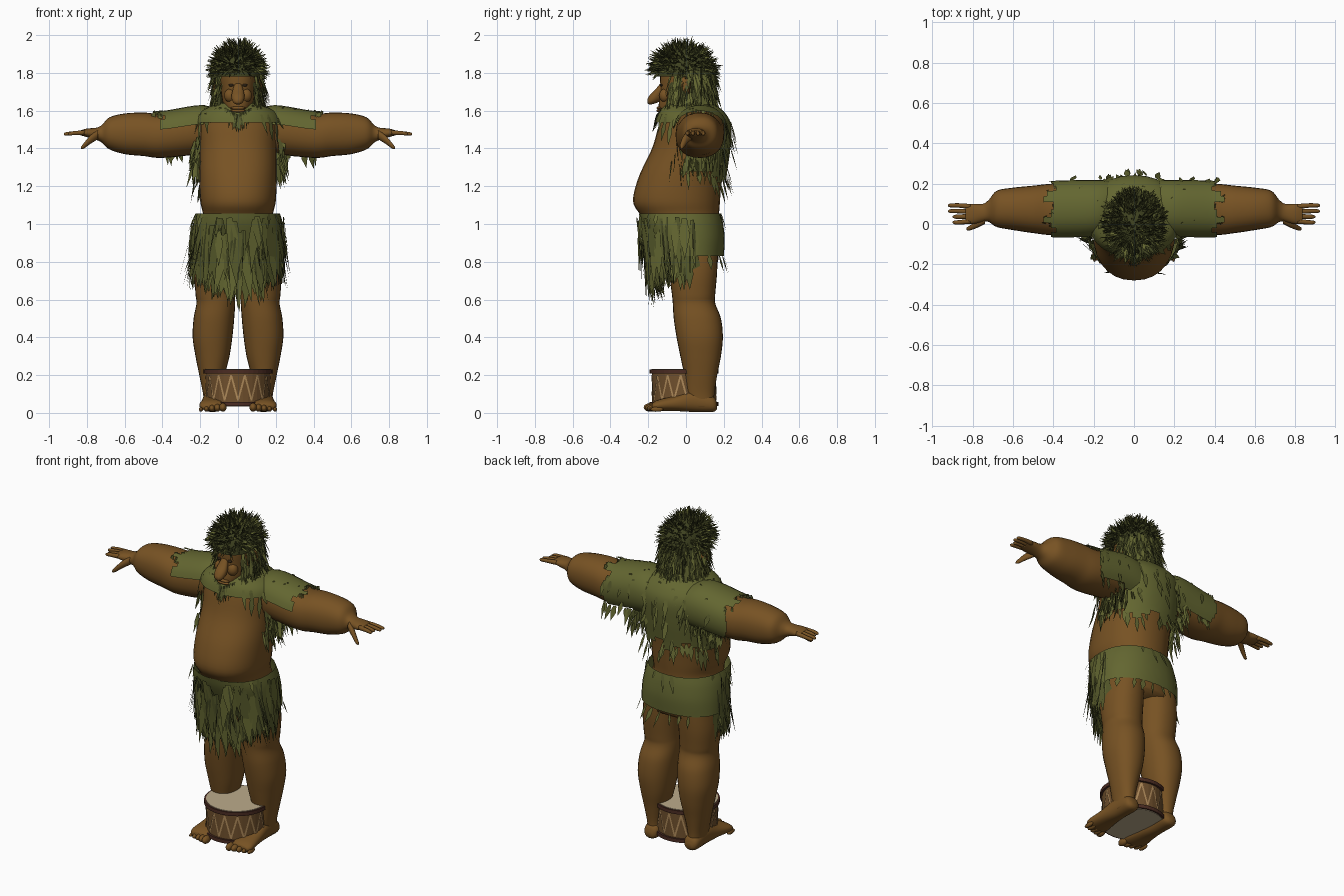
import bpy, bmesh, math, random
from mathutils import Vector

random.seed(4)
rnd = random.uniform
cube = bpy.data.objects.get("Cube")
if cube:
    bpy.data.objects.remove(cube)


def material(name, *rgb):
    m = bpy.data.materials.new(name)
    m.use_nodes = True
    m.diffuse_color = (*rgb, 1)
    m.node_tree.nodes["Principled BSDF"].inputs["Base Color"].default_value = (*rgb, 1)
    return m


SKIN = material("brown skin", .185, .085, .017)
CLOTH = material("moss cloth", .125, .133, .03)
LEAF = material("leaf green", .095, .102, .024)
DARK = material("dark hair green", .048, .053, .014)
WOOD = material("drum wood", .16, .08, .026)
RIM = material("drum rim", .07, .025, .016)
CREAM = material("drum hide", .50, .41, .26)
TAN = material("tan cord", .42, .25, .10)
EYE = material("dark eye", .03, .018, .008)


def finish(bm, name, mats, smooth=True):
    mesh = bpy.data.meshes.new(name)
    bm.to_mesh(mesh)
    bm.free()
    for m in mats:
        mesh.materials.append(m)
    for p in mesh.polygons:
        p.use_smooth = smooth
    ob = bpy.data.objects.new(name, mesh)
    bpy.context.collection.objects.link(ob)
    return ob


def curve_through(rings, steps):
    """Smoothly interpolate ring values."""
    out = []
    for i in range(len(rings) - 1):
        quad = [rings[max(i - 1, 0)], rings[i], rings[i + 1], rings[min(i + 2, len(rings) - 1)]]
        for k in range(steps):
            t = k / steps
            out.append([b + t / 2 * (c - a + t * (2*a - 5*b + 4*c - d + t * (3*(b - c) + d - a)))
                        for a, b, c, d in zip(*quad)])
    return out + [list(rings[-1])]


def loft(name, axis, rings, mat, flip=1, grow=0, keep=None, sides=28, steps=5):
    """Rings hold the station, then low and high limits on the other two axes."""
    bm = bmesh.new()
    loops = []
    for t, a0, a1, b0, b1 in curve_through(rings, steps):
        loop = []
        for i in range(sides):
            ang = math.tau * i / sides
            c, s = [math.copysign(abs(f(ang)) ** .9, f(ang)) for f in (math.cos, math.sin)]
            a = (a0 + a1) / 2 + c * ((a1 - a0) / 2 + grow)
            b = (b0 + b1) / 2 + s * ((b1 - b0) / 2 + grow)
            co = {"x": (t, a, b), "y": (a, t, b), "z": (a, b, t)}[axis]
            loop.append(bm.verts.new((co[0] * flip, co[1], co[2])))
        loops.append(loop)
    for lo, hi in zip(loops, loops[1:]):
        for i in range(sides):
            j = (i + 1) % sides
            bm.faces.new((lo[i], lo[j], hi[j], hi[i]))
    if not keep:
        bm.faces.new(loops[0])
        bm.faces.new(loops[-1])
    bmesh.ops.recalc_face_normals(bm, faces=bm.faces)
    if keep:
        away = [f for f in bm.faces if not keep(f.calc_center_median())]
        bmesh.ops.delete(bm, geom=away, context="FACES")
    return finish(bm, name, [mat])


def ball(name, centre, size, mat):
    bm = bmesh.new()
    bmesh.ops.create_uvsphere(bm, u_segments=16, v_segments=10, radius=1)
    for v in bm.verts:
        v.co = Vector(centre) + v.co * Vector(size)
    return finish(bm, name, [mat])


def blade(bm, base, direction, length, width, normal, mat=0):
    """One pointed leaf with a blunt root."""
    d = Vector(direction).normalized()
    side = d.cross(Vector(normal)).normalized() * width / 2
    base = Vector(base)
    mid = base + d * length * .4
    pts = (base - side * .5, mid - side, base + d * length, mid + side, base + side * .5)
    bm.faces.new([bm.verts.new(p) for p in pts]).material_index = mat


def tatters(shell, name, chance, edge_len, surface_chance):
    """Torn leaves along the open edges of a shell, and a few over it."""
    src, bm = bmesh.new(), bmesh.new()
    src.from_mesh(shell.data)
    for e in src.edges:
        n = e.verts[0].normal
        if n.y < -.75:
            continue
        if random.random() < (chance if e.is_boundary else surface_chance):
            p = (e.verts[0].co + e.verts[1].co) / 2 + n * .004
            d = Vector((n.x * .3 + rnd(-.3, .3), n.y * .3, -1))
            blade(bm, p, d, rnd(.4, 1) * edge_len, rnd(.015, .035), n, random.choice((0, 0, 1)))
    src.free()
    finish(bm, name, [CLOTH, LEAF], False)


# Body
TORSO = [(.80, -.2, .2, -.1, .17), (.95, -.21, .21, -.18, .18), (1.04, -.185, .185, -.235, .175),
         (1.12, -.2, .2, -.28, .18), (1.25, -.205, .205, -.25, .19), (1.4, -.205, .205, -.18, .21),
         (1.52, -.21, .21, -.145, .215), (1.59, -.18, .18, -.12, .18), (1.64, -.08, .08, -.08, .12)]
loft("torso", "z", TORSO, SKIN)
HEAD = [(1.5, -.07, .07, -.06, .09), (1.56, -.045, .045, -.13, .09), (1.62, -.075, .075, -.145, .1),
        (1.7, -.09, .09, -.135, .12), (1.8, -.1, .1, -.135, .13), (1.88, -.08, .08, -.1, .1),
        (1.92, -.03, .03, -.04, .05)]
loft("head", "z", HEAD, SKIN)

# Face
loft("nose", "y", [(-.205, -.012, .012, 1.64, 1.66), (-.19, -.028, .028, 1.632, 1.685),
                   (-.16, -.034, .034, 1.64, 1.715), (-.12, -.022, .022, 1.655, 1.765)], SKIN)
for z in (1.6, 1.614):
    ball("lip", (0, -.142, z), (.04, .014, .009), SKIN)

ARM = [(.1, -.02, .2, 1.38, 1.59), (.2, -.05, .205, 1.37, 1.615), (.4, -.055, .2, 1.35, 1.585),
       (.5, -.045, .19, 1.36, 1.59), (.6, -.03, .18, 1.37, 1.585), (.68, -.015, .165, 1.395, 1.565),
       (.72, .01, .12, 1.43, 1.525), (.75, .01, .10, 1.445, 1.51), (.8, 0, .10, 1.46, 1.505),
       (.835, .005, .095, 1.47, 1.495)]
LEG = [(.03, .09, .18, .02, .15), (.1, .09, .185, 0, .15), (.2, .07, .205, -.01, .165),
       (.3, .045, .225, -.03, .185), (.4, .03, .24, -.05, .195), (.5, .02, .235, -.065, .185),
       (.58, .015, .22, -.07, .155), (.63, .015, .225, -.075, .155), (.75, .01, .23, -.09, .165),
       (.92, .005, .21, -.1, .17)]
FOOT = [(.165, .115, .155, .02, .05), (.14, .09, .18, .005, .09), (.04, .085, .185, .005, .12),
        (-.06, .075, .195, .01, .09), (-.15, .065, .205, .01, .068), (-.18, .08, .19, .015, .05)]


def sleeve_cover(c):
    torn = .42 + .03 * math.sin(c.y * 60)
    return .13 < abs(c.x) < torn and (c.z > 1.515 or (c.y > .09 and c.z > 1.39))


for s, label in ((1, "left"), (-1, "right")):
    loft(label + "_arm", "x", ARM, SKIN, s)
    loft(label + "_leg", "z", LEG, SKIN, s)
    loft(label + "_foot", "y", FOOT, SKIN, s)
    for i in range(5):
        r = .023 - .0025 * i
        ball(label + "_toe", (s * (.08 + .029 * i), -.19 + .009 * i, r + .006), (r * .85, .034, r), SKIN)
    for i in range(4):
        y, tip = .014 + .024 * i, .9 + (.022 if i > 1 else 0)
        y2 = y + .004 * (i - 1.5)
        loft(label + "_finger", "x", [(.81, y - .013, y + .013, 1.47, 1.497), (.87, y2 - .011, y2 + .011, 1.47, 1.492),
             (tip - .01, y2 - .009, y2 + .009, 1.468, 1.486), (tip, y2 - .003, y2 + .003, 1.474, 1.48)],
             SKIN, s, sides=10, steps=3)
    loft(label + "_thumb", "x", [(.74, .0, .05, 1.45, 1.5), (.78, -.02, .015, 1.425, 1.47),
         (.815, -.032, -.008, 1.4, 1.43), (.83, -.03, -.018, 1.397, 1.41)], SKIN, s, sides=12)
    # Ears, eyes and cheeks
    ball(label + "_ear", (s * .118, -.005, 1.73), (.014, .03, .05), SKIN)
    ball(label + "_eye", (s * .036, -.131, 1.735), (.014, .008, .007), EYE)
    ball(label + "_cheek", (s * .042, -.112, 1.68), (.032, .03, .036), SKIN)
    sleeve = loft(label + "_sleeve", "x", ARM[:5], CLOTH, s, .014, sleeve_cover, steps=12)
    tatters(sleeve, label + "_sleeve_tatters", .4, .11, .02)

# Ragged shawl
shawl = loft("shawl", "z", TORSO[3:], CLOTH, 1, .025,
             lambda c: c.z > 1.53 or (c.y > .01 and c.z > 1.25 + .03 * math.sin(c.x * 40)))
tatters(shawl, "shawl_tatters", .8, .13, .09)
bm = bmesh.new()
for i in range(120):
    s = random.choice((-1, 1))
    blade(bm, (s * rnd(.195, .235), rnd(-.08, .2), rnd(1.3, 1.48)), (s * rnd(0, .35), rnd(-.2, .2), -1),
          rnd(.07, .15), rnd(.012, .03), (s * rnd(0, 1), -1, 0), i % 2)
finish(bm, "side_leaves", [CLOTH, LEAF], False)

# Skirt band and hanging leaves
SKIRT = [(.83, -.25, .25, -.16, .2), (.92, -.248, .248, -.2, .205), (1.0, -.238, .238, -.235, .197),
         (1.055, -.222, .222, -.25, .185)]
skirt = loft("skirt", "z", SKIRT, CLOTH, keep=lambda c: True)
tatters(skirt, "skirt_tatters", .5, .11, 0)
bm = bmesh.new()
for i in range(250):
    a = rnd(-1.75, 1.75)
    out = Vector((math.sin(a), -math.cos(a), 0))
    z = rnd(.76, 1.04)
    wide = i % 3
    reach = .245 + (z - .95) * .25 * abs(out.y)
    length = min(rnd(.18, .32), z - rnd(.52, .6) - .12 * abs(out.x))
    d = (rnd(-.15, .15) + (out.x * .15 if wide == 0 else 0), rnd(-.05, .45) * abs(out.y), -1)
    blade(bm, (out.x * .245, out.y * reach, z), d, length, rnd(.035, .065) if wide else .012, out,
          random.choice((0, 0, 1, 1)) if wide else 2)
finish(bm, "skirt_leaves", [CLOTH, LEAF, DARK], False)

# Hair cap, spiky crown, hanging locks and beard
loft("hair_cap", "z", HEAD, DARK, 1, .018, lambda c: c.z > 1.78 or (c.y > .02 and c.z > 1.56))
ball("hair_crown", (0, -.01, 1.84), (.105, .13, .095), DARK)
bm = bmesh.new()
made = 0
while made < 1000:
    v = Vector((rnd(-1, 1), rnd(-1, 1), rnd(-.4, 1)))
    if not .2 < v.length < 1 or (v.y < -.3 * v.length and v.z < -.1 * v.length):
        continue
    v.normalize()
    made += 1
    d = v + Vector((rnd(-.5, .5), rnd(-.5, .5), rnd(-.6, .3)))
    blade(bm, Vector((0, -.015, 1.815)) + v * Vector((.105, .135, .11)), d, rnd(.045, .08), rnd(.008, .018),
          (rnd(-1, 1), rnd(-1, 1), rnd(-1, 1)), random.choice((0, 0, 0, 1, 2)))
for i in range(450):
    a = rnd(-2.35, 2.35)
    out = Vector((math.sin(a), math.cos(a), 0))
    p = (out.x * .115, out.y * .125 + .015, rnd(1.62, 1.84))
    blade(bm, p, (out.x * .3 + rnd(-.15, .15), out.y * .3 + rnd(-.15, .15), -1), rnd(.08, .16),
          rnd(.012, .024), out + Vector((rnd(-.6, .6), rnd(-.6, .6), 0)), random.choice((0, 1, 1, 2)))
for i in range(60):
    x = rnd(-.07, .07)
    blade(bm, (x, -.155 + abs(x) * .4, 1.58 + abs(x) * .5), (rnd(-.2, .2) - x * 2, -.25, -1), rnd(.05, .11),
          .014, (rnd(-.5, .5), -1, 0), i % 2)
finish(bm, "hair", [DARK, LEAF, CLOTH], False)


# Drum
def disc(name, z0, z1, radius, mat):
    bm = bmesh.new()
    bmesh.ops.create_cone(bm, cap_ends=True, segments=40, radius1=radius, radius2=radius, depth=z1 - z0)
    bmesh.ops.translate(bm, verts=bm.verts, vec=(0, -.01, (z0 + z1) / 2))
    finish(bm, name, [mat], False)


disc("drum_body", .045, .22, .17, WOOD)
disc("drum_top_rim", .208, .23, .182, RIM)
disc("drum_bottom_rim", .036, .058, .182, RIM)
disc("drum_top_hide", .228, .233, .172, CREAM)
disc("drum_bottom_hide", .033, .038, .172, CREAM)
bm = bmesh.new()
count = 30
for i in range(count):
    quad = []
    for k, up in ((i, i % 2), (i + 1, 1 - i % 2)):
        for off in (-.028, .028) if k == i else (.028, -.028):
            a = math.tau * k / count + off
            quad.append(bm.verts.new((.175 * math.sin(a), -.01 - .175 * math.cos(a), .2 if up else .066)))
    bm.faces.new(quad)
finish(bm, "drum_cord", [TAN], False)
